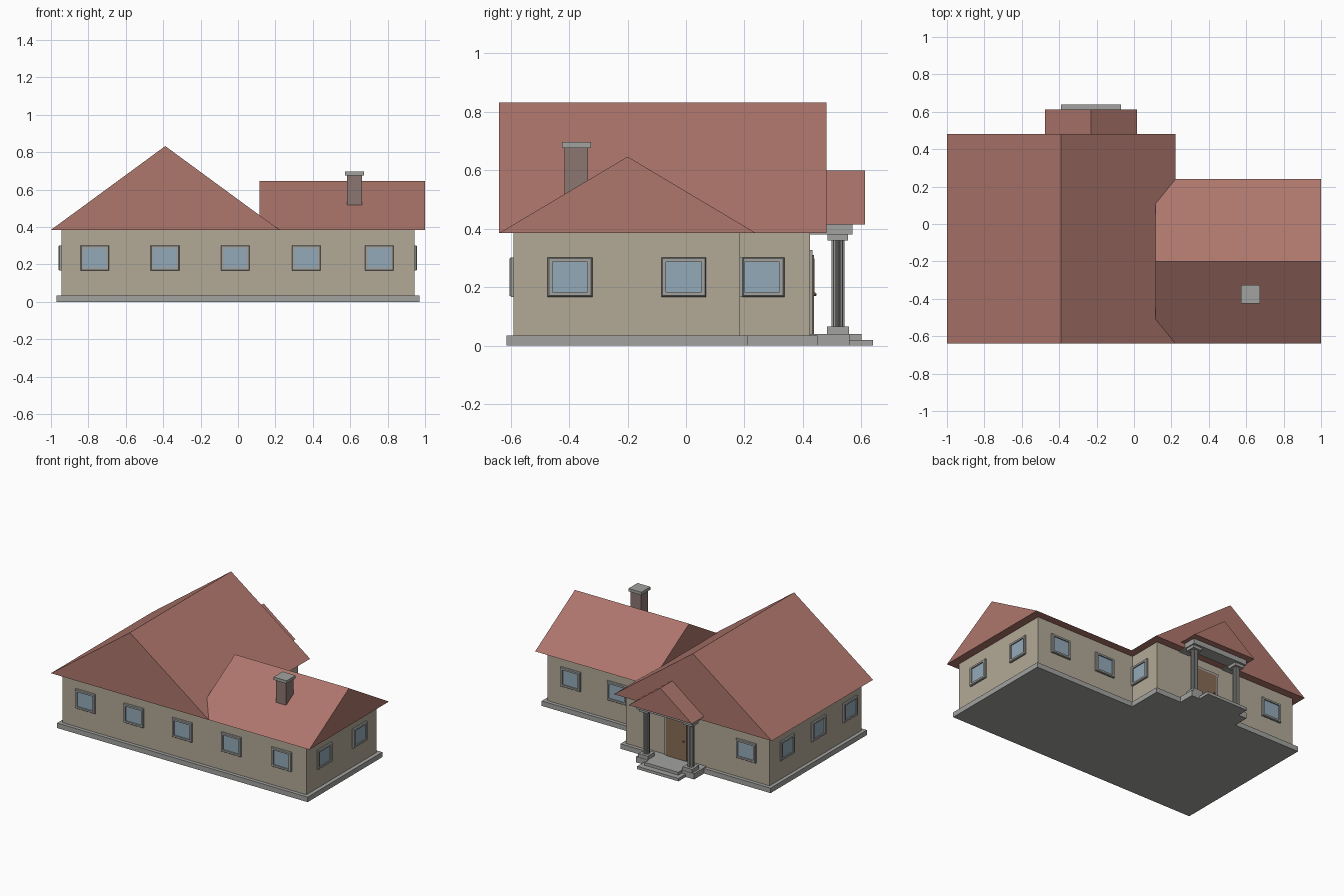
import bpy, bmesh
from math import pi, sin, cos
from mathutils import Matrix, Vector

if "Cube" in bpy.data.objects:
    bpy.data.objects.remove(bpy.data.objects["Cube"])


def material(name, rgb):
    m = bpy.data.materials.new(name)
    m.diffuse_color = (*rgb, 1)
    m.use_nodes = True
    m.node_tree.nodes["Principled BSDF"].inputs["Base Color"].default_value = m.diffuse_color
    return m


ROOF = material("roof_tile", (0.42, 0.18, 0.15))
WALL = material("plaster", (0.45, 0.40, 0.31))
GLASS = material("glass", (0.29, 0.40, 0.48))
WOOD = material("door_wood", (0.25, 0.15, 0.09))
BRICK = material("chimney_brick", (0.26, 0.18, 0.16))
STONE = material("stone", (0.36, 0.36, 0.35))


def make(name, bm, mat):
    bmesh.ops.recalc_face_normals(bm, faces=bm.faces)
    me = bpy.data.meshes.new(name)
    bm.to_mesh(me)
    bm.free()
    me.materials.append(mat)
    ob = bpy.data.objects.new(name, me)
    bpy.context.collection.objects.link(ob)
    return ob


def prism(name, points, along, mat):
    """Closed polygon swept along a vector."""
    bm = bmesh.new()
    face = bm.faces.new([bm.verts.new(p) for p in points])
    ext = bmesh.ops.extrude_face_region(bm, geom=[face], use_keep_orig=True)
    verts = [g for g in ext["geom"] if isinstance(g, bmesh.types.BMVert)]
    bmesh.ops.translate(bm, verts=verts, vec=Vector(along))
    return make(name, bm, mat)


def box(name, x0, x1, y0, y1, z0, z1, mat):
    pts = [(x0, y0, z0), (x1, y0, z0), (x1, y1, z0), (x0, y1, z0)]
    return prism(name, pts, (0, 0, z1 - z0), mat)


def l_plan(name, left, front, right, wing_back, inner, back, z0, z1, mat):
    plan = [(left, front), (right, front), (right, wing_back),
            (inner, wing_back), (inner, back), (left, back)]
    prism(name, [(x, y, z0) for x, y in plan], (0, 0, z1 - z0), mat)


# Foundation and walls share an L-shaped plan
l_plan("foundation", -0.97, -0.615, 0.97, 0.21, 0.192, 0.45, 0, 0.035, STONE)
l_plan("walls", -0.945, -0.59, 0.943, 0.185, 0.167, 0.425, 0.035, 0.387, WALL)

# Gabled roofs
prism("main_roof", [(-1, -0.64, 0.385), (0.222, -0.64, 0.385), (-0.389, -0.64, 0.833)],
      (0, 1.12, 0), ROOF)
prism("wing_roof", [(0.116, -0.64, 0.385), (0.116, 0.24, 0.385), (0.116, -0.2, 0.647)],
      (0.884, 0, 0), ROOF)
prism("porch_roof", [(-0.475, 0.42, 0.415), (0.015, 0.42, 0.415), (-0.23, 0.42, 0.60)],
      (0, 0.193, 0), ROOF)

# Chimney
box("chimney", 0.583, 0.663, -0.415, -0.335, 0.45, 0.68, BRICK)
box("chimney_cap", 0.573, 0.673, -0.425, -0.325, 0.677, 0.697, STONE)

# Windows: bevelled frame with a recessed pane, sharing one mesh pair
W, H, D, B = 0.153, 0.135, 0.014, 0.016


def window_meshes():
    bm = bmesh.new()
    loops = []
    for inset, y in ((0, 0), (0, -D * 0.6), (0.004, -D), (B, -D), (B, -0.004)):
        a, b = W / 2 - inset, H / 2 - inset
        loops.append([bm.verts.new((x, y, z))
                      for x, z in ((-a, -b), (a, -b), (a, b), (-a, b))])
    for p, q in zip(loops, loops[1:]):
        for i in range(4):
            j = (i + 1) % 4
            bm.faces.new((p[i], p[j], q[j], q[i]))
    bm.faces.new(loops[0])
    bm.faces.new(loops[-1])
    frame = make("window_frame", bm, STONE)
    a, b = W / 2 - B, H / 2 - B
    pane = box("window_pane", -a, a, -0.006, -0.003, -b, b, GLASS)
    meshes = frame.data, pane.data
    for ob in (frame, pane):
        bpy.data.objects.remove(ob)
    return meshes


MESHES = window_meshes()
FRONT, RIGHT, BACK, LEFT = 0, pi / 2, pi, -pi / 2
windows = [(x, -0.59, FRONT) for x in (-0.765, -0.39, -0.015, 0.365, 0.755)]
windows += [(0.943, y, RIGHT) for y in (-0.397, -0.008)] + [(0.167, 0.26, RIGHT)]
windows += [(x, 0.185, BACK) for x in (0.40, 0.76)] + [(-0.766, 0.425, BACK)]
windows += [(-0.945, y, LEFT) for y in (-0.46, -0.11, 0.235)]
for x, y, turn in windows:
    for me in MESHES:
        ob = bpy.data.objects.new(me.name, me)
        ob.location = (x, y, 0.235)
        ob.rotation_euler.z = turn
        bpy.context.collection.objects.link(ob)

# Door with frame and knob
PX = -0.23
for s in (-1, 1):
    a, b = sorted((PX + s * 0.08, PX + s * 0.095))
    box("door_jamb", a, b, 0.42, 0.433, 0.035, 0.31, STONE)
box("door_lintel", PX - 0.1, PX + 0.1, 0.42, 0.433, 0.31, 0.328, STONE)
box("door", PX - 0.08, PX + 0.08, 0.42, 0.438, 0.035, 0.31, WOOD)
bm = bmesh.new()
bmesh.ops.create_icosphere(bm, subdivisions=2, radius=0.006,
                           matrix=Matrix.Translation((PX - 0.06, 0.441, 0.176)))
make("door_knob", bm, WOOD)

# Porch floor and steps
box("porch_floor", PX - 0.225, PX + 0.225, 0.42, 0.56, 0, 0.04, STONE)
box("upper_step", PX - 0.13, PX + 0.13, 0.55, 0.60, 0, 0.04, STONE)
box("lower_step", PX - 0.16, PX + 0.16, 0.55, 0.64, 0, 0.02, STONE)

# Porch beams and fluted columns, one set per side
box("porch_front_beam", PX - 0.215, PX + 0.215, 0.48, 0.57, 0.38, 0.418, STONE)
for s in (-1, 1):
    cx, cy = PX + s * 0.172, 0.52
    a, b = sorted((PX + s * 0.135, PX + s * 0.215))
    box("porch_side_beam", a, b, 0.42, 0.48, 0.38, 0.418, STONE)
    box("column_base", cx - 0.037, cx + 0.037, cy - 0.038, cy + 0.038, 0.04, 0.065, STONE)
    box("column_capital", cx - 0.035, cx + 0.035, cy - 0.035, cy + 0.035, 0.36, 0.38, STONE)
    ring = []
    for i in range(32):
        r, t = (0.023 if i % 4 < 2 else 0.0185), (i - 0.5) * pi / 16
        ring.append((cx + r * cos(t), cy + r * sin(t), 0.065))
    prism("column_shaft", ring, (0, 0, 0.295), STONE)
